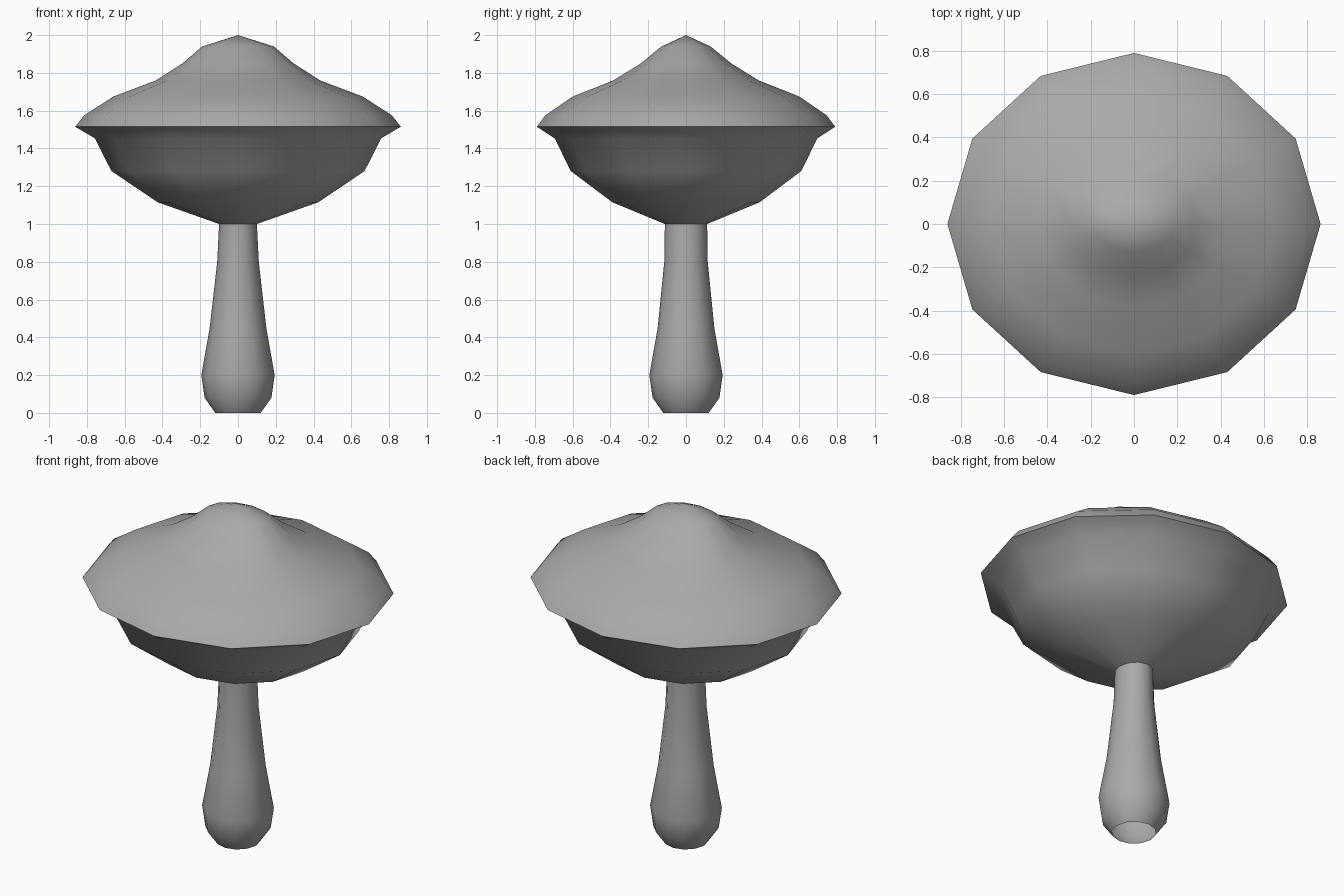
import bpy
import math

cube = bpy.data.objects.get("Cube")
if cube:
    bpy.data.objects.remove(cube, do_unlink=True)

# One plain grey for every part
grey = bpy.data.materials.new("mid grey")
grey.use_nodes = True
colour = (0.4, 0.4, 0.4, 1)
grey.diffuse_color = colour
grey.node_tree.nodes["Principled BSDF"].inputs["Base Color"].default_value = colour


def lathe(name, rings, sides, apex=None):
    """Skin elliptical rings (x radius, y radius, z), optionally ending in a point."""
    verts, faces = [], []
    for rx, ry, z in rings:
        for i in range(sides):
            a = math.tau * i / sides
            verts.append((rx * math.cos(a), ry * math.sin(a), z))
    for r in range(len(rings) - 1):
        for i in range(sides):
            j = (i + 1) % sides
            a, b = r * sides, (r + 1) * sides
            faces.append((a + i, a + j, b + j, b + i))
    if apex is not None:
        verts.append((0, 0, apex))
        last = (len(rings) - 1) * sides
        for i in range(sides):
            faces.append((last + i, last + (i + 1) % sides, len(verts) - 1))
    mesh = bpy.data.meshes.new(name)
    mesh.from_pydata(verts, [], faces)
    mesh.materials.append(grey)
    mesh.shade_smooth()
    obj = bpy.data.objects.new(name, mesh)
    bpy.context.collection.objects.link(obj)


# Stem: bulbous tube, open at the foot
lathe("stem", [(0.12, 0.12, 0), (0.177, 0.177, 0.08), (0.194, 0.194, 0.2),
               (0.15, 0.15, 0.45), (0.11, 0.115, 0.8), (0.10, 0.112, 1.0)], 12)

# Underside of the cap, from stem to rim
lathe("cap_underside", [(0.10, 0.112, 1.0), (0.425, 0.39, 1.115), (0.67, 0.61, 1.28),
                        (0.757, 0.695, 1.453), (0.862, 0.79, 1.515)], 12)

# Top of the cap, from rim to peak
lathe("cap_top", [(0.862, 0.79, 1.515), (0.815, 0.745, 1.575), (0.66, 0.6, 1.675),
                  (0.435, 0.385, 1.76), (0.295, 0.24, 1.85), (0.19, 0.13, 1.94)],
      12, apex=2.0)
